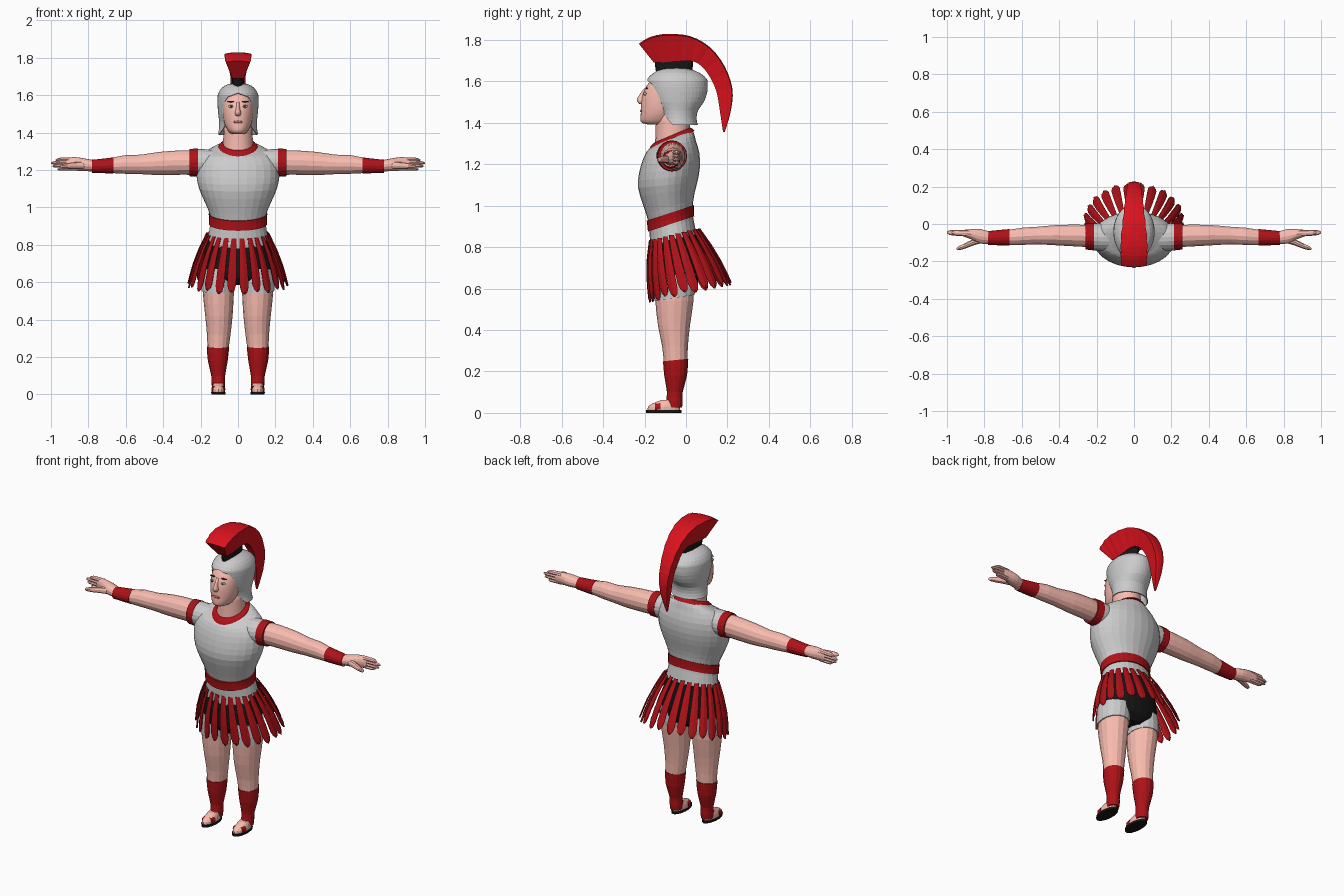
import bpy, bmesh
from math import sin, cos, pi, radians


def material(name, rgb):
    m = bpy.data.materials.new(name)
    m.diffuse_color = (*rgb, 1)
    return m


SKIN = material("skin", (0.95, 0.5, 0.43))
RED = material("red_cloth", (0.42, 0.006, 0.009))
CREST = material("crest_red", (0.7, 0.006, 0.012))
BLACK = material("black", (0.008, 0.008, 0.008))
WHITE = material("eye_white", (0.85, 0.85, 0.85))
GREEN = material("iris_green", (0.05, 0.2, 0.12))
BROWN = material("brow_brown", (0.06, 0.03, 0.02))
LIP = material("lip", (0.6, 0.15, 0.13))


def finish(name, bm, mat=None, mirror=False, solid=0, smooth=False):
    bmesh.ops.remove_doubles(bm, verts=bm.verts, dist=0.0004)
    bmesh.ops.recalc_face_normals(bm, faces=bm.faces)
    for f in bm.faces:
        f.smooth = smooth
    me = bpy.data.meshes.new(name)
    bm.to_mesh(me)
    bm.free()
    ob = bpy.data.objects.new(name, me)
    bpy.context.collection.objects.link(ob)
    if mat:
        me.materials.append(mat)
    if solid:
        mod = ob.modifiers.new("thickness", 'SOLIDIFY')
        mod.thickness = solid
    if mirror:
        ob.modifiers.new("mirror", 'MIRROR')
    return ob


def spline(rows, sub):
    """Catmull-Rom through rows of numbers."""
    out = []
    for i in range(len(rows) - 1):
        a, b, c, d = rows[max(i - 1, 0)], rows[i], rows[i + 1], rows[min(i + 2, len(rows) - 1)]
        for s in range(sub):
            t = s / sub
            out.append([0.5 * (2 * q + (r - p) * t + (2 * p - 5 * q + 4 * r - w) * t * t
                               + (3 * q - p - 3 * r + w) * t ** 3) for p, q, r, w in zip(a, b, c, d)])
    return out + [list(rows[-1])]


def bridge(bm, rows, closed):
    n = len(rows[0])
    for A, B in zip(rows, rows[1:]):
        for i in range(n if closed else n - 1):
            j = (i + 1) % n
            bm.faces.new((A[i], A[j], B[j], B[i]))


def loft(name, rings, mat=None, axis='z', n=20, sub=2, opened=False, **kw):
    """Ring: position on axis, centre u, v, radii u, v, slant, opening angle."""
    bm, rows = bmesh.new(), []
    for r in spline([tuple(r) + (0,) * (7 - len(r)) for r in rings], sub):
        t, u, v, ru, rv, k, gap = r
        gap = radians(max(gap, 0))
        row = []
        for i in range(n + 1 if opened else n):
            a = gap + (2 * pi - 2 * gap) * i / n
            p, q = u + ru * sin(a), v - rv * cos(a)
            s = t - k * rv * cos(a)
            row.append(bm.verts.new({'z': (p, q, s), 'x': (s, p, q), 'y': (p, s, q)}[axis]))
        rows.append(row)
    bridge(bm, rows, not opened)
    if not opened:
        bm.faces.new(rows[0])
        bm.faces.new(rows[-1])
    return finish(name, bm, mat, **kw)


def ball(name, loc, scale, mat, mirror=True):
    bm = bmesh.new()
    bmesh.ops.create_uvsphere(bm, u_segments=12, v_segments=8, radius=1)
    for v in bm.verts:
        v.co = [l + s * c for l, s, c in zip(loc, scale, v.co)]
    finish(name, bm, mat, mirror, smooth=True)


# Torso, belt, collar
loft("torso", [(.80, 0, -.055, .168, .115, .2), (.90, 0, -.07, .15, .106, .33),
               (.96, 0, -.075, .15, .107, .33), (1.03, 0, -.083, .178, .124, .22),
               (1.10, 0, -.088, .208, .143, .1), (1.17, 0, -.08, .222, .147, .1),
               (1.24, 0, -.072, .218, .136, .12), (1.29, 0, -.07, .185, .117, .22),
               (1.315, 0, -.07, .13, .106, .38), (1.328, 0, -.07, .09, .09, .42)], n=28)
loft("belt", [(.912, 0, -.072, .156, .112, .33), (.935, 0, -.074, .154, .112, .33),
              (.965, 0, -.076, .157, .114, .33)], RED, n=28)
loft("collar", [(1.313, 0, -.07, .112, .112, .42), (1.33, 0, -.07, .1, .1, .42),
                (1.34, 0, -.068, .085, .088, .42)], RED, n=28, sub=1)

# Sleeves, arms, cuffs
loft("sleeve", [(.1, -.07, 1.24, .07, .066), (.17, -.07, 1.24, .074, .071),
                (.225, -.068, 1.24, .071, .072)], axis='x', mirror=True)
loft("sleeve_band", [(.215, -.068, 1.24, .073, .075), (.26, -.066, 1.24, .07, .073)],
     RED, 'x', sub=1, mirror=True)
loft("arm", [(.2, -.067, 1.24, .06, .066), (.3, -.062, 1.24, .06, .065), (.42, -.06, 1.235, .055, .062),
             (.52, -.062, 1.23, .048, .052), (.6, -.066, 1.23, .047, .05),
             (.68, -.072, 1.224, .04, .04), (.78, -.075, 1.22, .034, .031)], SKIN, 'x', 14, mirror=True)
loft("wrist_cuff", [(.665, -.071, 1.225, .044, .043), (.72, -.073, 1.222, .041, .039),
                    (.78, -.075, 1.22, .037, .035)], RED, 'x', 16, mirror=True)

# Hands
loft("palm", [(.765, -.075, 1.222, .032, .029), (.82, -.066, 1.228, .04, .034),
              (.87, -.055, 1.233, .028, .036), (.92, -.048, 1.232, .016, .034)],
     SKIN, 'x', 14, mirror=True)
for i, (z, tip) in enumerate([(1.257, .975), (1.241, 1.0), (1.224, .992), (1.208, .965)]):
    loft(f"finger_{i + 1}", [(.88, -.05, z, .017, .011), (.95, -.047, z - .001, .016, .010),
                             (tip - .012, -.046, z - .003, .012, .008), (tip, -.045, z - .004, .003, .003)],
         SKIN, 'x', 8, mirror=True)
loft("thumb", [(.80, -.078, 1.224, .022, .02), (.86, -.098, 1.224, .018, .019),
               (.91, -.12, 1.222, .015, .015), (.94, -.13, 1.22, .010, .010),
               (.948, -.132, 1.22, .003, .003)], SKIN, 'x', 10, mirror=True)

# Hips, shorts, legs
loft("under_skirt", [(.585, 0, -.055, .08, .07), (.62, 0, -.055, .18, .106), (.66, 0, -.055, .19, .115),
                     (.74, 0, -.053, .182, .12), (.84, 0, -.055, .163, .112, .2)], BLACK, n=24)
loft("shorts_leg", [(.67, .098, -.055, .092, .1), (.60, .104, -.055, .092, .1),
                    (.555, .107, -.055, .088, .096, .15)], n=18, mirror=True)
loft("leg", [(.62, .104, -.055, .085, .093), (.54, .105, -.056, .083, .092), (.42, .102, -.058, .073, .077),
             (.32, .103, -.053, .063, .062), (.24, .107, -.05, .056, .057)], SKIN, n=16, mirror=True)

# Boots, feet, sandals
loft("shin_wrap", [(.255, .107, -.05, .060, .061, .1), (.18, .108, -.05, .053, .055),
                   (.10, .106, -.054, .037, .038), (.055, .105, -.056, .036, .04),
                   (.025, .105, -.056, .033, .037)], RED, n=16, mirror=True)
loft("foot", [(.01, .105, -.107, .035, .077), (.028, .105, -.107, .036, .077),
              (.045, .105, -.098, .032, .064), (.062, .105, -.08, .025, .04)], SKIN, n=16, mirror=True)
loft("sandal_strap", [(-.15, .105, .026, .036, .023), (-.122, .105, .028, .038, .028)],
     RED, 'y', 16, 1, mirror=True)
loft("sole", [(0, .105, -.107, .038, .085), (.014, .105, -.107, .039, .085)], BLACK, n=18, sub=1, mirror=True)

# Skirt strips, splayed more towards the back
bm = bmesh.new()
COUNT = 24
for i in range(COUNT):
    a = 2 * pi * (i + .5) / COUNT
    top = (.163 * sin(a), -.055 - .117 * cos(a), .862 - .028 * cos(a))
    low = (.265 * sin(a), .02 - .195 * cos(a), .575 - .042 * cos(a) + .012 * (i % 2))
    rows = []
    for f, w in [(0, .013), (.3, .019), (.6, .023), (.85, .024), (.95, .017), (1, .004)]:
        bulge = .012 * sin(pi * f)
        c = [p + (q - p) * f for p, q in zip(top, low)]
        row = []
        for s in (-1, 0, 1):
            out = bulge + (0 if s else .005) + .003 * (i % 2)
            row.append(bm.verts.new((c[0] + out * sin(a) + s * w * cos(a),
                                     c[1] - out * cos(a) + s * w * sin(a), c[2])))
        rows.append(row)
    bridge(bm, rows, False)
finish("skirt_strips", bm, RED, solid=.004)

# Neck and head
loft("neck", [(1.27, 0, -.065, .085, .088), (1.34, 0, -.063, .08, .084), (1.46, 0, -.065, .076, .08)],
     SKIN, smooth=True)
loft("head", [(1.392, 0, -.14, .03, .045), (1.405, 0, -.14, .05, .078), (1.45, 0, -.125, .073, .093),
              (1.52, 0, -.108, .083, .106), (1.58, 0, -.097, .08, .092), (1.63, 0, -.075, .06, .07)],
     SKIN, n=28, sub=3, smooth=True)
loft("nose", [(1.49, 0, -.208, .012, .016), (1.505, 0, -.213, .017, .024), (1.525, 0, -.207, .011, .024),
              (1.565, 0, -.193, .008, .010)], SKIN, n=12, smooth=True)
ball("eye", (.036, -.197, 1.54), (.016, .007, .008), WHITE)
ball("iris", (.036, -.2025, 1.54), (.007, .003, .007), GREEN)
ball("pupil", (.036, -.205, 1.54), (.003, .0015, .003), BLACK)
ball("eyebrow", (.037, -.190, 1.566), (.021, .006, .004), BROWN)
ball("lips", (0, -.2155, 1.457), (.026, .006, .007), LIP, False)

# Helmet shell with face opening
loft("helmet", [(1.39, 0, -.035, .108, .092, 0, 72), (1.42, 0, -.037, .102, .088, 0, 52),
                (1.46, 0, -.04, .101, .098, 0, 40), (1.50, 0, -.04, .106, .126, 0, 43),
                (1.55, 0, -.04, .11, .143, 0, 42), (1.59, 0, -.042, .11, .146, 0, 30),
                (1.612, 0, -.043, .105, .143, 0, 0), (1.64, 0, -.045, .086, .112, 0, 0),
                (1.66, 0, -.05, .05, .065, 0, 0), (1.667, 0, -.05, .0001, .0001, 0, 0)],
     n=32, opened=True, solid=.006)

# Crest holder and plume
loft("crest_holder", [(1.63, 0, -.058, .032, .085), (1.68, 0, -.058, .032, .092),
                      (1.705, 0, -.058, .03, .09)], BLACK, n=16, sub=1)
bm, rows = bmesh.new(), []
plume = [(-.155, 1.69, -.228, 1.782, .03, .064), (-.13, 1.69, -.17, 1.815, .03, .069),
         (-.07, 1.695, -.09, 1.829, .03, .068), (0, 1.70, .02, 1.818, .03, .058),
         (.06, 1.685, .115, 1.765, .026, .048), (.11, 1.63, .185, 1.675, .022, .038),
         (.147, 1.55, .224, 1.565, .017, .029), (.163, 1.46, .217, 1.46, .012, .02),
         (.179, 1.355, .187, 1.355, .003, .004)]
for k, (yi, zi, yo, zo, wi, wo) in enumerate(spline(plume, 3)):
    wo *= 1 + .06 * (k % 2)
    ym, zm = yi + (yo - yi) * .95, zi + (zo - zi) * .95
    rows.append([bm.verts.new(p) for p in ((-wi, yi, zi), (wi, yi, zi), (wo, ym, zm),
                                           (wo * .4, yo, zo), (-wo * .4, yo, zo), (-wo, ym, zm))])
bridge(bm, rows, True)
bm.faces.new(rows[0])
bm.faces.new(rows[-1])
finish("crest_plume", bm, CREST)
